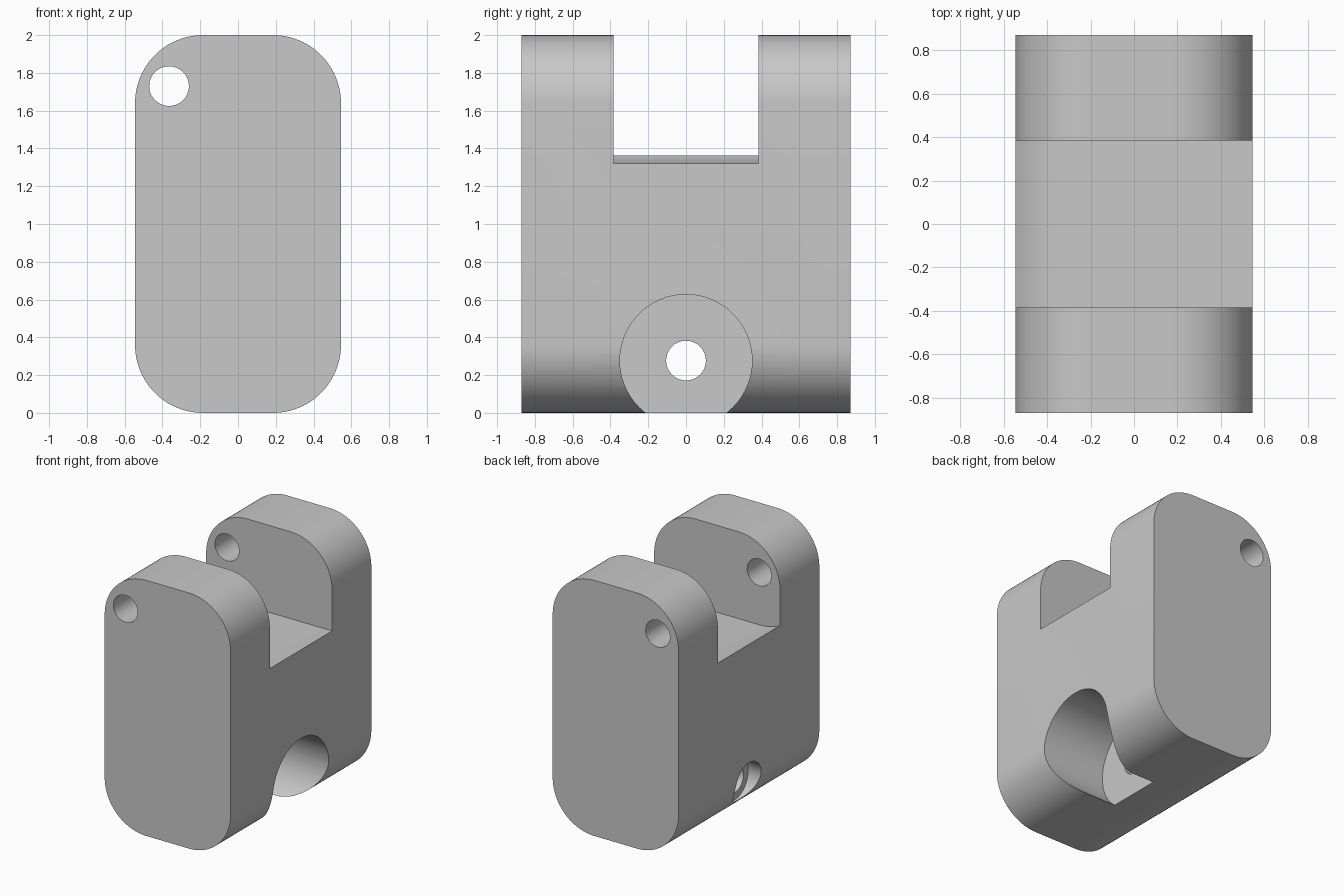
import bpy, bmesh, math
from mathutils import Vector

cube = bpy.data.objects.get("Cube")
if cube:
    bpy.data.objects.remove(cube, do_unlink=True)

HALF_W, HALF_D, HEIGHT, CORNER = 0.545, 0.87, 2.0, 0.36
PIVOT = (-0.365, 1.73)      # x, z of the hinge pin hole
BORE_Z = 0.277              # height of the cross bore

gray = bpy.data.materials.new("plain gray")
gray.use_nodes = True
color = (0.58, 0.58, 0.58, 1)
gray.diffuse_color = color
gray.node_tree.nodes["Principled BSDF"].inputs["Base Color"].default_value = color


def arc(cx, cz, r, start, end, steps):
    """Points on an arc, angles in degrees."""
    angles = [math.radians(start + (end - start) * i / steps) for i in range(steps + 1)]
    return [(cx + r * math.cos(a), cz + r * math.sin(a)) for a in angles]


def prism(name, profile, low, high, axis="y"):
    """Extrude a closed (u, z) profile along the x or y axis."""
    def place(u, z, t):
        return Vector((u, t, z)) if axis == "y" else Vector((t, u, z))
    bm = bmesh.new()
    face = bm.faces.new([bm.verts.new(place(u, z, low)) for u, z in profile])
    side = bmesh.ops.extrude_face_region(bm, geom=[face])["geom"]
    bmesh.ops.translate(bm, vec=place(0, 0, high - low),
                        verts=[v for v in side if isinstance(v, bmesh.types.BMVert)])
    bmesh.ops.recalc_face_normals(bm, faces=bm.faces)
    mesh = bpy.data.meshes.new(name)
    bm.to_mesh(mesh)
    bm.free()
    mesh.materials.append(gray)
    obj = bpy.data.objects.new(name, mesh)
    bpy.context.collection.objects.link(obj)
    return obj


def circle(u, z, r):
    return arc(u, z, r, 0, 360, 64)[:-1]


# Body: rounded rectangle extruded front to back
cx, low_z, high_z = HALF_W - CORNER, CORNER, HEIGHT - CORNER
outline = []
for i, (x, z) in enumerate([(cx, high_z), (-cx, high_z), (-cx, low_z), (cx, low_z)]):
    outline += arc(x, z, CORNER, 90 * i, 90 * i + 90, 24)
body = prism("bracket_body", outline, -HALF_D, HALF_D)

# Slot: flat floor that curves up around the pivot on one side
reach = PIVOT[1] - 1.32
slot = [(1, 3), (1, 1.32)] + arc(*PIVOT, reach, 270, 180, 24) + [(PIVOT[0] - reach, 3)]

cutters = [
    prism("slot_cutter", slot, -0.385, 0.385),
    prism("pivot_hole_cutter", circle(*PIVOT, 0.105), -1, 1),
    prism("large_bore_cutter", circle(0, BORE_Z, 0.35), 0, 1, "x"),
    prism("cross_hole_cutter", circle(0, BORE_Z, 0.105), -1, 0.1, "x"),
    prism("small_recess_cutter", circle(0, BORE_Z, 0.16), -1, -HALF_W + 0.12, "x"),
]

# Cut each opening, then discard its cutter
bpy.context.view_layer.objects.active = body
for cutter in cutters:
    cutter.hide_render = True
    mod = body.modifiers.new(cutter.name, "BOOLEAN")
    mod.operation = "DIFFERENCE"
    mod.solver = "EXACT"
    mod.object = cutter
    bpy.ops.object.modifier_apply(modifier=mod.name)
    bpy.data.objects.remove(cutter, do_unlink=True)

# Smooth curves, crisp edges
bpy.ops.object.select_all(action="DESELECT")
body.select_set(True)
bpy.ops.object.shade_smooth_by_angle(angle=math.radians(30))
